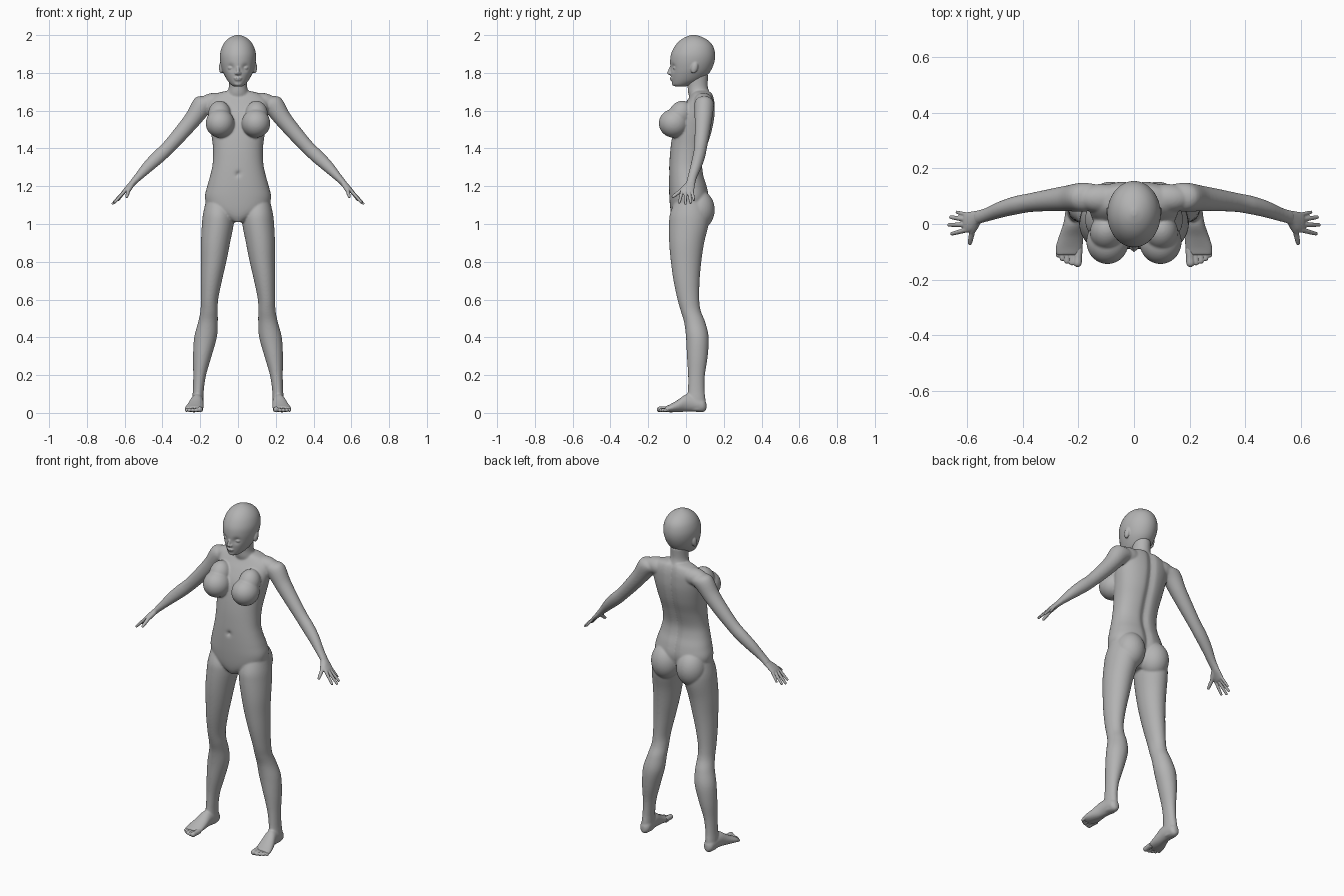
import bpy, bmesh, math
from mathutils import Vector, Matrix

X, Y, Z = Vector((1, 0, 0)), Vector((0, 1, 0)), Vector((0, 0, 1))
DIAG = Vector((0.72, 0, 0.69)).normalized()

grey = bpy.data.materials.new("matte grey")
grey.diffuse_color = (0.45, 0.45, 0.45, 1)


def smooth_rows(rows, n=5):
    """Catmull-Rom interpolation of section rows."""
    out = []
    for i in range(len(rows) - 1):
        p = [rows[max(0, min(len(rows) - 1, i + k))] for k in (-1, 0, 1, 2)]
        for j in range(n):
            t = j / n
            out.append([0.5 * (2 * b + (c - a) * t + (2 * a - 5 * b + 4 * c - d) * t * t
                               + (3 * b - a - 3 * c + d) * t ** 3) for a, b, c, d in zip(*p)])
    return out + [list(rows[-1])]


def loft(bm, rows, u, v, s=1, seg=40, power=2.0, n=5):
    """Closed skin over rows of (x, y, z, radius_u, radius_v)."""
    def sup(a):
        return math.copysign(abs(a) ** (2 / power), a)
    rings = []
    for x, y, z, ru, rv in smooth_rows(rows, n):
        ring = []
        for k in range(seg):
            a = 2 * math.pi * k / seg
            p = Vector((x, y, z)) + u * (ru * sup(math.cos(a))) + v * (rv * sup(math.sin(a)))
            ring.append(bm.verts.new((p.x * s, p.y, p.z)))
        rings.append(ring)
    for a, b in zip(rings, rings[1:]):
        for k in range(seg):
            m = (k + 1) % seg
            bm.faces.new((a[k], a[m], b[m], b[k]))
    bm.faces.new(rings[0])
    bm.faces.new(rings[-1])


def upright(bm, rows, s=1, **kw):
    """Loft of horizontal sections (z, centre x, half width, front y, back y)."""
    loft(bm, [(cx, (f + b) / 2, z, w, (b - f) / 2) for z, cx, w, f, b in rows], X, Y, s, **kw)


def blob(bm, c, r, s=1, tilt=0.0):
    m = (Matrix.Translation((c[0] * s, c[1], c[2])) @ Matrix.Rotation(tilt, 4, 'X')
         @ Matrix.Diagonal((*r, 1)))
    bmesh.ops.create_uvsphere(bm, u_segments=32, v_segments=20, radius=1, matrix=m)


def digit(bm, a, b, r0, r1, s=1):
    """Round-ended finger or toe."""
    a, b = Vector(a), Vector(b)
    d = (b - a).normalized()
    u = d.cross(Y if abs(d.y) < 0.8 else Z).normalized()
    v = d.cross(u)
    rows = [(*a, r0, r0), (*a.lerp(b, 0.5), r0 * 0.92, r0 * 0.92),
            (*(b - d * r1), r1, r1), (*(b - d * r1 * 0.35), r1 * 0.75, r1 * 0.75),
            (*b, r1 * 0.15, r1 * 0.15)]
    loft(bm, rows, u, v, s, seg=16, n=3)


def dent(bm, c, r, push):
    """Soft local displacement of the surface."""
    c, push = Vector(c), Vector(push)
    for p in bm.verts:
        p.co += push * math.exp(-((p.co - c).length / r) ** 2)


def finish(name, bm, voxel, steps):
    """Fuse the overlapping shells into one smooth skin."""
    bmesh.ops.recalc_face_normals(bm, faces=bm.faces)
    me = bpy.data.meshes.new(name)
    bm.to_mesh(me)
    bm.free()
    me.materials.append(grey)
    for p in me.polygons:
        p.use_smooth = True
    ob = bpy.data.objects.new(name, me)
    bpy.context.collection.objects.link(ob)
    re = ob.modifiers.new("fuse", 'REMESH')
    re.mode, re.voxel_size, re.use_smooth_shade = 'VOXEL', voxel, True
    sm = ob.modifiers.new("soften", 'SMOOTH')
    sm.factor, sm.iterations = 0.5, steps
    return ob


# Trunk with spine groove and navel
body = bmesh.new()
upright(body, [(1.01, 0, .03, -.06, .06), (1.04, 0, .09, -.075, .09), (1.08, 0, .155, -.083, .11),
               (1.14, 0, .175, -.088, .122), (1.2, 0, .163, -.09, .112), (1.26, 0, .146, -.09, .094),
               (1.32, 0, .134, -.088, .09), (1.4, 0, .132, -.082, .11), (1.48, 0, .142, -.07, .136),
               (1.56, 0, .155, -.05, .152), (1.62, 0, .162, -.018, .154), (1.66, 0, .155, .01, .15),
               (1.69, 0, .115, .03, .14), (1.705, 0, .06, .04, .125)], seg=72, power=2.25)
for p in body.verts:
    if p.co.y > 0.03:
        p.co.y -= 0.014 * math.exp(-(p.co.x / 0.022) ** 2)
dent(body, (0, -.09, 1.265), .012, (0, .014, 0))

# Neck
upright(body, [(1.64, 0, .07, .03, .13), (1.69, 0, .058, .012, .125), (1.73, 0, .048, .008, .115),
               (1.79, 0, .05, .0, .118)])

for s in (1, -1):
    # Chest and seat volumes
    blob(body, (.095, -.064, 1.533), (.076, .08, .076), s)
    blob(body, (.098, -.03, 1.58), (.06, .062, .075), s, -.5)
    blob(body, (.084, .066, 1.075), (.084, .086, .105), s)
    # Shoulder slope and blade
    blob(body, (.115, .092, 1.645), (.09, .052, .05), s)
    # Legs
    upright(body, [(1.14, .105, .06, -.05, .09), (1.06, .104, .08, -.083, .12),
                   (1.0, .107, .084, -.09, .12), (.9, .119, .077, -.089, .096),
                   (.8, .129, .067, -.08, .081), (.7, .141, .056, -.066, .072),
                   (.6, .151, .046, -.045, .07), (.54, .153, .046, -.028, .078),
                   (.48, .159, .052, -.01, .102), (.4, .172, .06, .0, .12),
                   (.3, .189, .049, .005, .115), (.2, .203, .034, .011, .1),
                   (.12, .21, .029, .01, .098), (.06, .213, .03, .005, .104),
                   (.012, .213, .026, .02, .098)], s)
    # Feet
    loft(body, [(.213, .108, .035, .012, .018), (.213, .09, .04, .029, .036),
                (.214, .04, .05, .033, .044), (.218, 0, .052, .036, .046),
                (.226, -.045, .036, .044, .032), (.233, -.085, .024, .049, .021),
                (.236, -.112, .019, .043, .014)], X, Z, s)
    # Arms
    loft(body, [(.13, .096, 1.645, .045, .045), (.185, .096, 1.63, .056, .052),
                (.24, .092, 1.555, .046, .046), (.3, .086, 1.483, .041, .04),
                (.37, .077, 1.405, .036, .034), (.42, .068, 1.357, .036, .033),
                (.475, .053, 1.305, .031, .03), (.53, .033, 1.247, .021, .025),
                (.565, .023, 1.21, .016, .025)], DIAG, Y, s)
finish("body", body, .005, 8)

# Head: skull and jaw, eye sockets, then features
head = bmesh.new()
upright(head, [(1.728, 0, .022, -.058, .0), (1.738, 0, .037, -.07, .03), (1.76, 0, .056, -.076, .08),
               (1.79, 0, .073, -.08, .115), (1.82, 0, .085, -.082, .136), (1.86, 0, .094, -.084, .151),
               (1.9, 0, .095, -.079, .154), (1.94, 0, .084, -.06, .144), (1.97, 0, .064, -.034, .12),
               (1.99, 0, .038, -.002, .085), (2.001, 0, .008, .03, .05)], seg=72)
for s in (1, -1):
    dent(head, (.038 * s, -.07, 1.828), .018, (0, .011, 0))
    blob(head, (.037, -.055, 1.826), (.017, .014, .011), s)          # eyes
    blob(head, (.088, .045, 1.828), (.013, .018, .032), s, -.25)     # ears
    blob(head, (.009, -.083, 1.797), (.008, .01, .007), s)           # nostrils
blob(head, (0, -.083, 1.812), (.009, .012, .026), 1, -.25)           # nose bridge
blob(head, (0, -.09, 1.8), (.009, .011, .008))                       # nose tip
blob(head, (0, -.075, 1.772), (.022, .011, .005))                    # upper lip
blob(head, (0, -.073, 1.763), (.018, .011, .005))                    # lower lip
blob(head, (0, -.06, 1.742), (.022, .014, .012))                     # chin
finish("head", head, .004, 4)

# Hands and toes
hands, toes = bmesh.new(), bmesh.new()
FINGERS = [((.595, .032, 1.178), (.638, .043, 1.122), .008),
           ((.602, .016, 1.173), (.661, .025, 1.108), .009),
           ((.604, -.003, 1.171), (.668, -.003, 1.103), .009),
           ((.6, -.021, 1.174), (.657, -.036, 1.11), .009)]
TOES = [(.199, .203, -.155, .015), (.22, .223, -.149, .01), (.238, .241, -.143, .01),
        (.254, .258, -.133, .0095), (.269, .273, -.12, .009)]
for s in (1, -1):
    loft(hands, [(.54, .03, 1.236, .017, .022), (.562, .022, 1.212, .016, .026),
                 (.583, .01, 1.191, .014, .035), (.602, .005, 1.172, .011, .036),
                 (.61, .004, 1.165, .006, .03)], DIAG, Y, s)
    for a, b, r in FINGERS:
        digit(hands, a, b, r, r * .75, s)
    digit(hands, (.563, .008, 1.207), (.585, -.035, 1.17), .014, .011, s)
    digit(hands, (.58, -.025, 1.178), (.59, -.075, 1.14), .0105, .0075, s)
    for x0, x1, y, r in TOES:
        digit(toes, (x0, -.085, .02), (x1, y, r + .003), r * 1.05, r, s)
finish("hands", hands, .003, 3)
finish("toes", toes, .003, 3)
